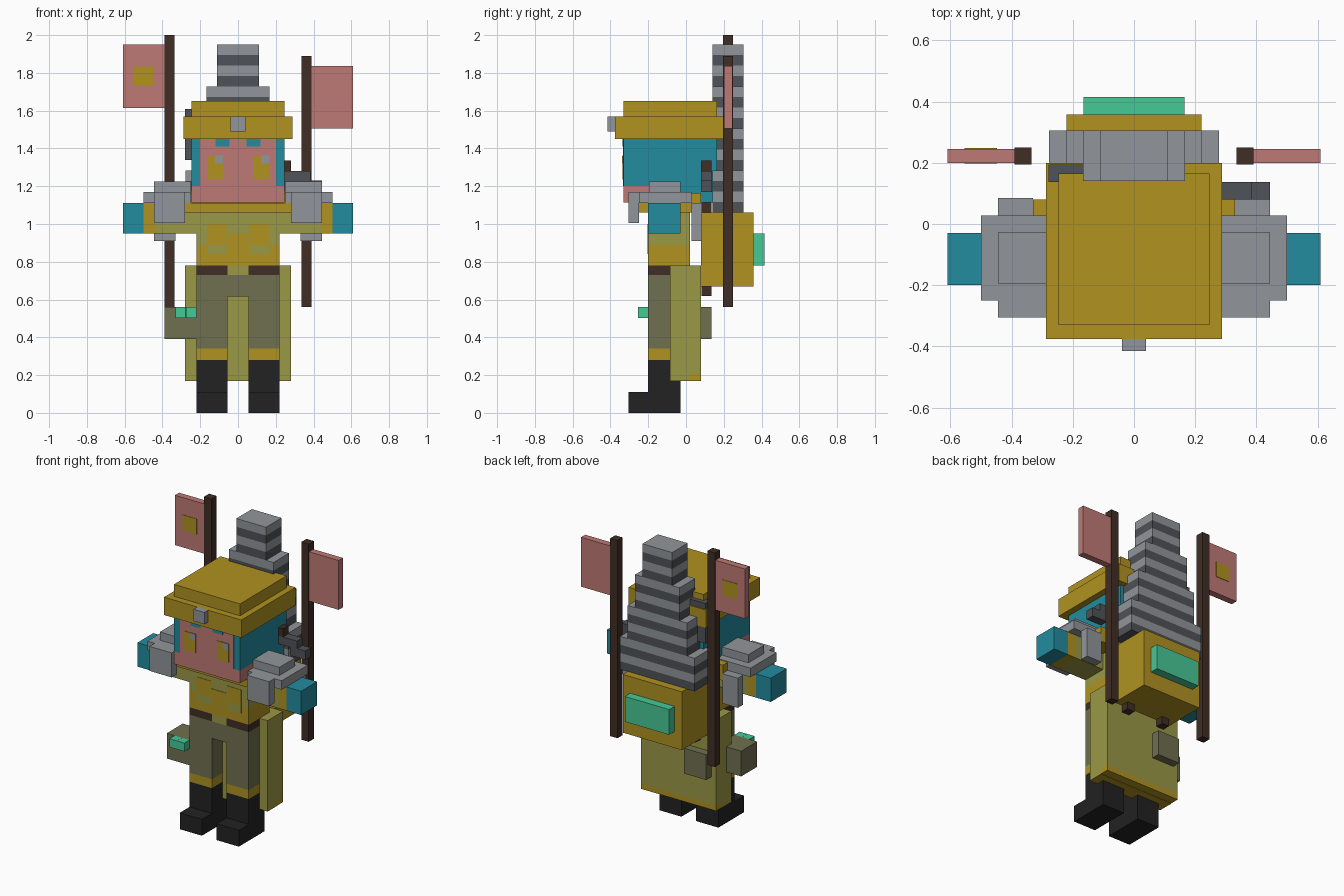
import bpy, bmesh


def material(name, rgb):
    m = bpy.data.materials.new(name)
    lin = [((c / 255 + 0.055) / 1.055) ** 2.4 for c in rgb]
    m.diffuse_color = (*lin, 1)
    return m


GOLD = material("gold", (176, 146, 32))
TEAL = material("teal", (34, 140, 158))
PINK = material("pink", (191, 122, 117))
GREY = material("light grey", (145, 150, 155))
DARK = material("dark grey", (79, 82, 87))
BROWN = material("dark brown", (64, 45, 37))
DRAB = material("drab", (112, 112, 80))
OLIVE = material("olive", (155, 152, 70))
BLACK = material("black", (34, 34, 34))
GREEN = material("mint green", (70, 200, 150))


def box(name, mat, x, y, z):
    """Axis-aligned block given by its (min, max) on each axis."""
    bm = bmesh.new()
    bmesh.ops.create_cube(bm, size=1)
    for v in bm.verts:
        v.co = [a + (b - a) * (c + 0.5) for (a, b), c in zip((x, y, z), v.co)]
    me = bpy.data.meshes.new(name)
    bm.to_mesh(me)
    bm.free()
    me.materials.append(mat)
    ob = bpy.data.objects.new(name, me)
    bpy.context.collection.objects.link(ob)
    return ob


def pair(name, mat, x, y, z):
    """The same block on the right and the left."""
    box(name + "_right", mat, x, y, z)
    box(name + "_left", mat, (-x[1], -x[0]), y, z)


# Legs and boots
LEG_X, LEG_Y = (0.055, 0.22), (-0.2, -0.03)
pair("boot", BLACK, LEG_X, LEG_Y, (0, 0.28))
pair("boot_toe", BLACK, LEG_X, (-0.305, -0.2), (0, 0.11))
pair("boot_trim", GOLD, LEG_X, LEG_Y, (0.28, 0.34))
pair("trouser_leg", DRAB, LEG_X, LEG_Y, (0.34, 0.615))
box("trouser_hips", DRAB, (-0.22, 0.22), LEG_Y, (0.615, 0.73))
pair("belt", BROWN, LEG_X, (-0.2, 0.02), (0.73, 0.78))
box("belt_buckle", OLIVE, (-0.055, 0.055), (-0.2, 0.02), (0.73, 0.78))

# Coat skirt with a gold hem at the back and underneath
box("coat_skirt", OLIVE, (-0.28, 0.28), (-0.085, 0.08), (0.205, 0.78))
box("coat_front_hem", OLIVE, (-0.28, 0.28), (-0.085, 0.022), (0.172, 0.205))
box("coat_back_hem", GOLD, (-0.28, 0.28), (0.022, 0.08), (0.17, 0.205))
box("coat_underside", GOLD, (-0.28, 0.28), (-0.085, 0.022), (0.168, 0.172))

# Torso with chest pattern
box("torso_lower", GOLD, (-0.22, 0.22), (-0.2, 0.02), (0.78, 0.89))
box("torso_upper", OLIVE, (-0.22, 0.22), (-0.2, 0.02), (0.89, 1.06))
PLATE_Y = (-0.203, -0.199)
pair("chest_spot", GOLD, (0.06, 0.165), PLATE_Y, (0.89, 1.0))
pair("chest_patch", OLIVE, (0.06, 0.165), PLATE_Y, (0.84, 0.89))
box("chest_centre", GOLD, (-0.055, 0.055), PLATE_Y, (0.89, 0.95))
box("collar", GOLD, (-0.33, 0.33), (-0.255, 0.08), (1.06, 1.11))
box("collar_back", GOLD, (-0.33, 0.33), (0.028, 0.08), (1.11, 1.165))

# Arms and shoulder armour
ARM_Z = (0.95, 1.11)
pair("sleeve", OLIVE, (0.22, 0.44), LEG_Y, ARM_Z)
pair("cuff", GOLD, (0.44, 0.5), LEG_Y, ARM_Z)
pair("hand", TEAL, (0.5, 0.61), LEG_Y, ARM_Z)
pair("shoulder_plate", GREY, (0.25, 0.5), (-0.25, 0.028), (1.11, 1.17))
pair("shoulder_cap", GREY, (0.25, 0.445), (-0.195, -0.028), (1.17, 1.225))
pair("shoulder_front", GREY, (0.28, 0.445), (-0.305, -0.25), (1.005, 1.17))
pair("shoulder_back", GREY, (0.33, 0.445), (0.028, 0.085), (0.91, 1.11))

# Head, hair and face
box("jaw", PINK, (-0.245, 0.245), (-0.33, -0.03), (1.115, 1.2))
box("hair_back", TEAL, (-0.245, 0.245), (-0.03, 0.165), (1.115, 1.2))
box("hair", TEAL, (-0.245, 0.245), (-0.33, 0.165), (1.2, 1.45))
box("face", PINK, (-0.2, 0.2), (-0.333, -0.329), (1.2, 1.45))
FEATURE_Y = (-0.336, -0.332)
pair("eyebrow", TEAL, (0.045, 0.12), FEATURE_Y, (1.41, 1.45))
pair("eye", GOLD, (0.08, 0.165), FEATURE_Y, (1.235, 1.36))
for side, x in (("left", -0.122), ("right", 0.122)):
    box("eye_glint_" + side, GREY, (x, x + 0.043), (-0.339, -0.335), (1.32, 1.362))

# Hat
box("hat_brim", GOLD, (-0.288, 0.288), (-0.375, 0.2), (1.45, 1.57))
box("hat_crown", GOLD, (-0.246, 0.246), (-0.33, 0.165), (1.57, 1.65))
box("hat_badge", GREY, (-0.04, 0.04), (-0.415, -0.375), (1.49, 1.57))

# Backpack
box("backpack", GOLD, (-0.22, 0.22), (0.08, 0.358), (0.67, 1.062))
box("backpack_panel", GREEN, (-0.165, 0.165), (0.358, 0.415), (0.78, 0.95))
pair("backpack_strap", BROWN, (0.11, 0.165), (0.082, 0.135), (0.62, 1.17))

# Striped stack, sixteen layers narrowing every four
STEP = 0.89 / 16
for i in range(16):
    w = 0.277 - 0.0555 * (i // 4)
    z = 1.06 + i * STEP
    box(f"stack_layer_{i + 1}", GREY if i % 2 else DARK,
        (-w, w), (0.14, 0.305), (z, z + STEP))

# Weapon slung across the back
box("weapon_grip", BROWN, (0.22, 0.28), (0.08, 0.135), (1.275, 1.335))
box("weapon_body", DARK, (0.22, 0.385), (0.08, 0.138), (1.225, 1.28))
box("weapon_guard", DARK, (0.33, 0.445), (0.08, 0.138), (1.17, 1.23))
box("weapon_tip", DARK, (-0.28, -0.165), (0.138, 0.195), (1.34, 1.61))

# Pouches
box("side_pouch", DRAB, (-0.39, -0.22), (-0.2, -0.03), (0.39, 0.56))
for i, x in enumerate((-0.332, -0.276)):
    box(f"pouch_gem_{i + 1}", GREEN, (x, x + 0.055), (-0.255, -0.2), (0.503, 0.56))
box("back_pouch", DRAB, (-0.245, -0.08), (0.08, 0.135), (0.39, 0.56))

# Flag poles and flags
POLE_Y, FLAG_Y = (0.195, 0.25), (0.2, 0.245)
box("left_pole", BROWN, (-0.39, -0.335), POLE_Y, (0.56, 2.0))
box("right_pole", BROWN, (0.335, 0.39), POLE_Y, (0.56, 1.89))
box("left_flag", PINK, (-0.61, -0.39), FLAG_Y, (1.615, 1.95))
box("right_flag", PINK, (0.39, 0.61), FLAG_Y, (1.505, 1.837))
for side, y in (("front", 0.2), ("back", 0.245)):
    box("flag_emblem_" + side, GOLD, (-0.553, -0.447), (y - 0.003, y + 0.003), (1.73, 1.835))
